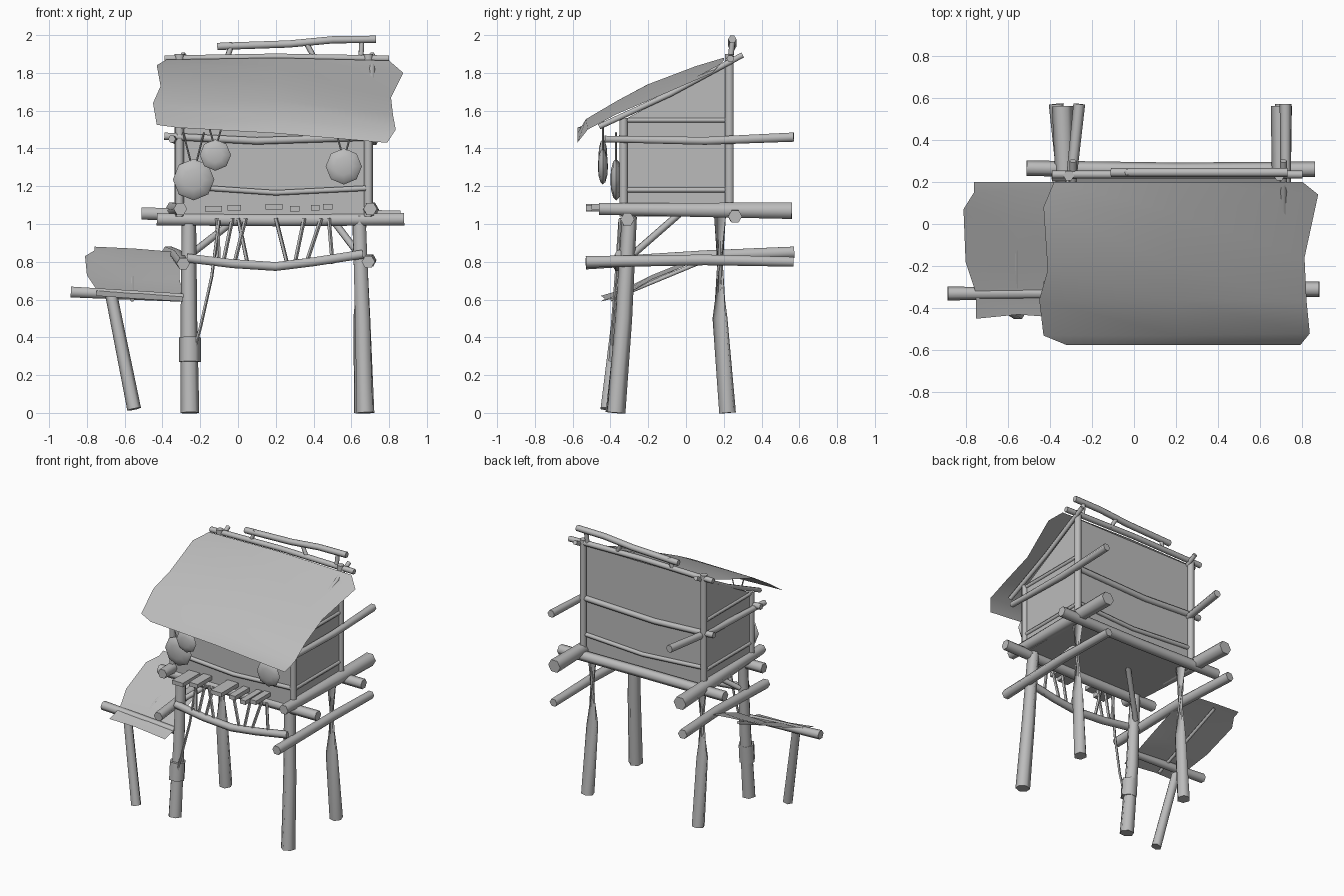
import bpy, bmesh, math
from mathutils import Vector

cube = bpy.data.objects.get("Cube")
if cube:
    bpy.data.objects.remove(cube, do_unlink=True)

mat = bpy.data.materials.new("weathered_grey")
mat.use_nodes = True
GREY = (0.5, 0.5, 0.5, 1)
mat.diffuse_color = GREY
mat.node_tree.nodes["Principled BSDF"].inputs["Base Color"].default_value = GREY


def finish(name, bm, smooth=True):
    mesh = bpy.data.meshes.new(name)
    bm.to_mesh(mesh)
    bm.free()
    mesh.materials.append(mat)
    obj = bpy.data.objects.new(name, mesh)
    bpy.context.collection.objects.link(obj)
    if smooth:
        bpy.ops.object.select_all(action="DESELECT")
        obj.select_set(True)
        bpy.context.view_layer.objects.active = obj
        bpy.ops.object.shade_smooth_by_angle(angle=math.radians(62))
    return obj


def pole(name, points, r0, r1=None, sides=6):
    """Tapered log through a few points."""
    r1 = r0 if r1 is None else r1
    pts = [Vector(p) for p in points]
    bm, rings = bmesh.new(), []
    for i, p in enumerate(pts):
        tangent = pts[min(i + 1, len(pts) - 1)] - pts[max(i - 1, 0)]
        turn = tangent.to_track_quat("Z", "Y")
        r = r0 + (r1 - r0) * i / (len(pts) - 1)
        rings.append([bm.verts.new(p + turn @ Vector((r * math.cos(a), r * math.sin(a), 0)))
                      for a in (math.tau * k / sides for k in range(sides))])
    for a, b in zip(rings, rings[1:]):
        for k in range(sides):
            j = (k + 1) % sides
            bm.faces.new((a[k], a[j], b[j], b[k]))
    bm.faces.new(rings[0][::-1])
    bm.faces.new(rings[-1])
    return finish(name, bm)


def sheet(name, rows):
    """Hide sheet from rows of points running left to right."""
    bm = bmesh.new()
    grid = [[bm.verts.new(p) for p in row] for row in rows]
    for a, b in zip(grid, grid[1:]):
        for i in range(len(a) - 1):
            bm.faces.new((a[i], b[i], b[i + 1], a[i + 1]))
    return finish(name, bm)


def prism(name, outline, x0, x1):
    """Solid with a side outline of (y, z), spanning x0 to x1."""
    bm = bmesh.new()
    face = bm.faces.new([bm.verts.new((x0, y, z)) for y, z in outline])
    out = bmesh.ops.extrude_face_region(bm, geom=[face])
    bmesh.ops.translate(bm, vec=(x1 - x0, 0, 0),
                        verts=[v for v in out["geom"] if isinstance(v, bmesh.types.BMVert)])
    bmesh.ops.recalc_face_normals(bm, faces=bm.faces)
    return finish(name, bm, False)


# Stilts
pole("front_right_stilt", [(-.255, -.38, 0), (-.26, -.33, .5), (-.26, -.3, 1.04)], .05, .038)
pole("front_left_stilt", [(.675, -.37, 0), (.66, -.33, .5), (.64, -.3, 1.04)], .05, .04)
pole("back_right_stilt", [(-.255, .22, 0), (-.26, .18, .5), (-.26, .18, 1.04)], .046, .036)
pole("back_left_stilt", [(.66, .22, 0), (.65, .18, .5), (.65, .18, 1.04)], .046, .036)
pole("stilt_wrap", [(-.255, -.36, .27), (-.255, -.35, .4)], .058)

# Floor frame, beams along the width and then the depth
pole("back_floor_beam", [(-.51, .265, 1.055), (.2, .255, 1.045), (.86, .26, 1.04)], .037)
pole("front_floor_beam", [(-.43, -.31, 1.025), (.2, -.31, 1.02), (.88, -.31, 1.025)], .037)
pole("right_floor_beam", [(-.305, -.46, 1.08), (-.34, .56, 1.07)], .036, .05)
pole("left_floor_beam", [(.7, -.46, 1.08), (.7, .56, 1.07)], .036, .05)
pole("right_upper_bar", [(-.35, -.43, 1.45), (-.31, .1, 1.44), (-.26, .57, 1.46)], .02, .028)
pole("left_upper_bar", [(.72, -.43, 1.45), (.72, .1, 1.44), (.72, .57, 1.46)], .02, .028)
pole("right_lower_bar", [(-.29, -.53, .79), (-.32, .1, .83), (-.37, .57, .85)], .035)
pole("left_lower_bar", [(.69, -.53, .8), (.7, .1, .81), (.7, .57, .8)], .035, .03)

# Hut body and corner posts
prism("hut_walls", [(-.33, 1.04), (.22, 1.04), (.22, 1.85), (-.33, 1.55)], -.31, .69)
for side, x in (("right", -.31), ("left", .69)):
    pole(side + "_back_corner_post", [(x, .23, 1.04), (x, .23, 1.9)], .026)
    pole(side + "_front_corner_post", [(x, -.33, 1.04), (x, -.33, 1.56)], .024)
    pole(side + "_rafter", [(x + .02, -.46, 1.515), (x + .02, -.08, 1.69), (x + .02, .3, 1.895)], .017)
    for z in (1.18, 1.55):
        pole(side + "_wall_batten", [(x, -.33, z), (x, .22, z)], .014)
for face, y in (("front", -.335), ("back", .225)):
    pole(face + "_low_batten", [(-.31, y, 1.2), (.2, y, 1.165), (.69, y, 1.19)], .016)
    pole(face + "_high_batten", [(-.39, y, 1.465), (.1, y, 1.44), (.69, y, 1.46)], .022)

# Ridge poles
pole("ridge_pole", [(-.39, .235, 1.875), (.2, .235, 1.885), (.8, .235, 1.875)], .02)
pole("ridge_top_pole", [(-.11, .245, 1.94), (.27, .245, 1.953), (.5, .245, 1.975), (.73, .245, 1.978)], .022)
for x0, x1 in ((-.06, -.03), (.41, .36), (.65, .655)):
    pole("ridge_prop", [(x0, .235, 1.87), (x1, .245, 1.96)], .015)

# Main roof hide with a folded front lip
sheet("main_roof", [
    [(-.38, .2, 1.87), (.2, .2, 1.88), (.8, .2, 1.865)],
    [(-.43, .08, 1.84), (.2, .05, 1.835), (.875, .14, 1.8)],
    [(-.41, -.22, 1.73), (.2, -.2, 1.74), (.81, -.16, 1.67)],
    [(-.45, -.36, 1.64), (.2, -.36, 1.655), (.82, -.37, 1.58)],
    [(-.43, -.53, 1.525), (.2, -.53, 1.555), (.835, -.52, 1.5)],
    [(-.32, -.575, 1.51), (.2, -.575, 1.48), (.79, -.575, 1.43)],
])

# Side awning with its beam and leg
sheet("awning", [
    [(-.76, .2, .88), (-.55, .2, .87), (-.31, .2, .85)],
    [(-.76, .15, .86), (-.55, .16, .86), (-.31, .17, .84)],
    [(-.81, .07, .83), (-.55, .02, .79), (-.31, .02, .79)],
    [(-.8, -.18, .73), (-.55, -.18, .7), (-.31, -.18, .71)],
    [(-.75, -.33, .655), (-.55, -.33, .64), (-.29, -.33, .62)],
    [(-.75, -.45, .62), (-.55, -.43, .605), (-.29, -.45, .59)],
])
pole("awning_beam", [(-.885, -.33, .64), (-.29, -.33, .61)], .033, .025)
pole("awning_leg", [(-.55, -.42, .02), (-.67, -.35, .62)], .037, .032)
pole("awning_rafter", [(-.56, -.4, .6), (-.56, .18, .84)], .012)

# Sagging rail, sticks and braces under the front edge
pole("sagging_rail", [(-.27, -.35, .82), (-.03, -.36, .79), (.2, -.36, .775),
                      (.4, -.36, .8), (.66, -.35, .84)], .027)
for top, low in ((-.11, -.1), (-.03, -.08), (0, .05), (.04, -.02),
                 (.2, .26), (.35, .3), (.44, .36), (.48, .5)):
    pole("hanging_stick", [(top, -.345, 1.03), (low, -.355, .79)], .011, sides=5)
pole("loose_rope", [(-.1, -.35, 1.02), (-.14, -.37, .72), (-.2, -.39, .45), (-.245, -.39, .29)], .009, sides=5)
for x0, x1 in ((-.25, .02), (.64, .48)):
    pole("floor_brace", [(x0, -.28, .84), (x1, -.04, 1.05)], .019)

# Deck plank ends
for i, (x, w) in enumerate(((-.13, .09), (-.02, .07), (.19, .09), (.3, .05), (.41, .045), (.475, .05))):
    z, y = 1.065 + .006 * (i % 3), -.53 + .03 * (i % 2)
    prism("deck_plank", [(y, z), (-.33, z), (-.33, z + .03), (y, z + .03)], x - w / 2, x + w / 2)

# Hanging round shields with cords
for x, y, z, r in ((-.235, -.37, 1.235, .11), (-.12, -.44, 1.365, .083), (.56, -.44, 1.305, .096)):
    bm = bmesh.new()
    bmesh.ops.create_uvsphere(bm, u_segments=8, v_segments=6, radius=r)
    for v in bm.verts:
        # Dome axis turned to the front, flattened
        v.co = Vector((x + v.co.x, y + v.co.z * .28, z + v.co.y))
    bmesh.ops.recalc_face_normals(bm, faces=bm.faces)
    finish("shield", bm)
    for s in (-1, 1):
        pole("shield_cord", [(x + s * r * .15, y, z + r * .9), (x + s * .055, y, z + r + .14)], .005, sides=4)
